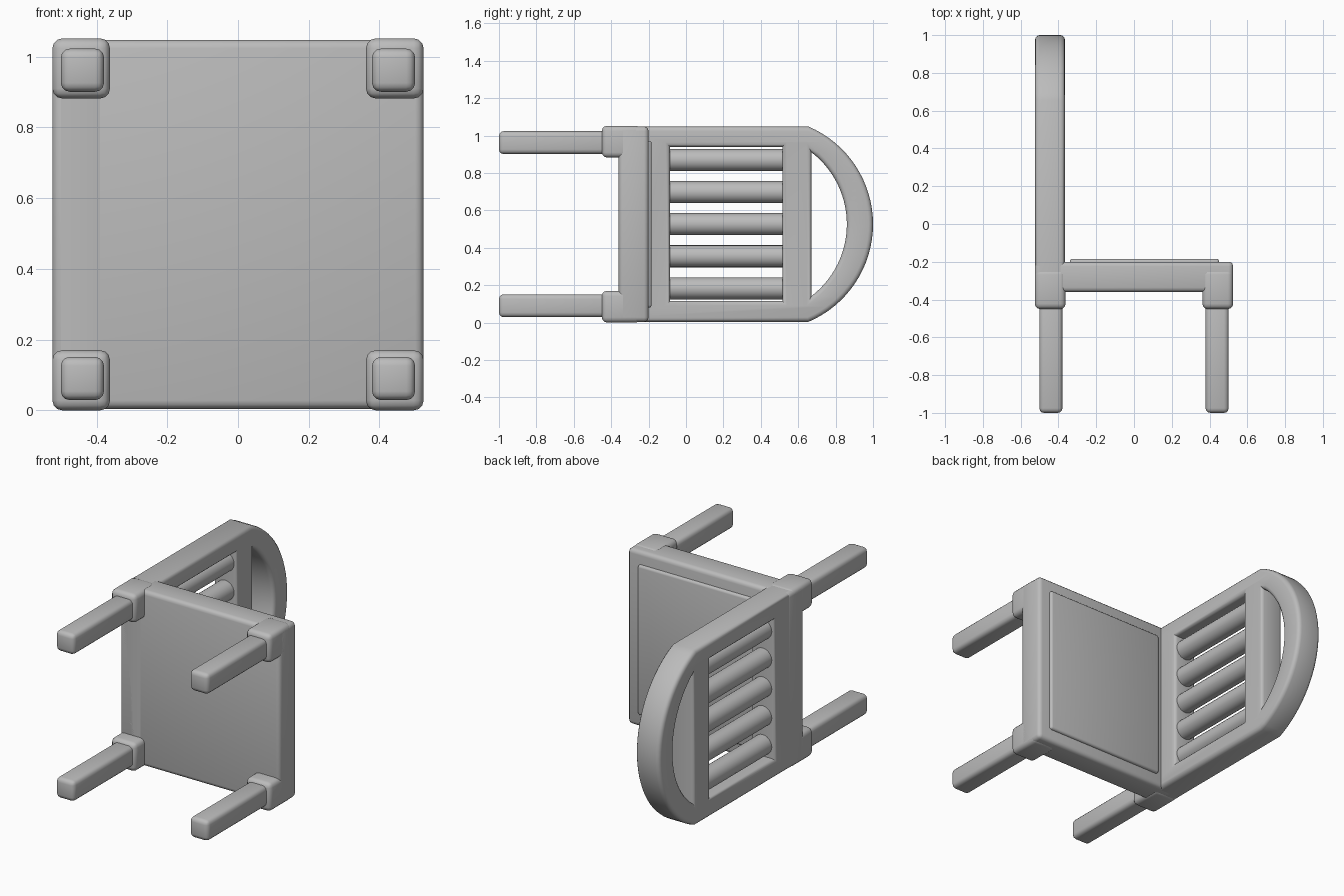
import bpy, bmesh, math
from mathutils import Matrix

if "Cube" in bpy.data.objects:
    bpy.data.objects.remove(bpy.data.objects["Cube"])

grey = bpy.data.materials.new("plain grey")
grey.diffuse_color = (0.5, 0.5, 0.5, 1)
grey.use_nodes = True
grey.node_tree.nodes["Principled BSDF"].inputs["Base Color"].default_value = grey.diffuse_color
MID = 0.526  # middle of the chair's width, along z


def finish(ob):
    ob.data.materials.clear()
    ob.data.materials.append(grey)
    bpy.ops.object.select_all(action='DESELECT')
    bpy.context.view_layer.objects.active = ob
    ob.select_set(True)
    bpy.ops.object.shade_smooth_by_angle(angle=math.radians(40))


def add_mesh(name, bm):
    me = bpy.data.meshes.new(name)
    bm.to_mesh(me)
    bm.free()
    ob = bpy.data.objects.new(name, me)
    bpy.context.collection.objects.link(ob)
    finish(ob)
    return ob


def box(name, x, y, z, r, segments=3):
    """Rounded box between (min, max) pairs."""
    bm = bmesh.new()
    bmesh.ops.create_cube(bm, size=1)
    for v in bm.verts:
        v.co = [(a + b) / 2 + c * (b - a) for (a, b), c in zip((x, y, z), v.co)]
    bmesh.ops.bevel(bm, geom=bm.edges[:], offset=r, segments=segments,
                    profile=0.5, affect='EDGES')
    return add_mesh(name, bm)


def arc(chord_y, half, apex, n):
    """Points of a bow from the high-z end of a chord to the low-z end."""
    s = apex - chord_y
    rad = (half * half + s * s) / (2 * s)
    a = math.asin(half / rad)
    return [(apex - rad + rad * math.cos(a - 2 * a * i / n),
             MID + rad * math.sin(a - 2 * a * i / n)) for i in range(n + 1)]


def rect(y0, y1, z0, z1):
    return [(y0, z0), (y1, z0), (y1, z1), (y0, z1)]


# Back frame: outline with a slat window and a bow window, thick along x
outline = [(-0.41, 0.004), (-0.41, 1.048)] + arc(0.655, 0.522, 1.0, 32)
windows = [rect(-0.085, 0.515, 0.115, 0.94), arc(0.67, 0.385, 0.86, 28)]
cu = bpy.data.curves.new("back_frame", 'CURVE')
cu.dimensions = '2D'
cu.fill_mode = 'BOTH'
cu.extrude = 0.055
cu.bevel_depth = 0.024
cu.bevel_resolution = 2
cu.offset = -0.024
# the slab below the seat is hidden, so the outline starts at the seat underside
outline[0], outline[1] = (-0.36, 0.004), (-0.36, 1.048)
for pts in [outline] + windows:
    sp = cu.splines.new('POLY')
    sp.points.add(len(pts) - 1)
    for p, (u, v) in zip(sp.points, pts):
        p.co = (u, v, 0, 1)
    sp.use_cyclic_u = True
frame = bpy.data.objects.new("back_frame", cu)
bpy.context.collection.objects.link(frame)
bpy.context.view_layer.objects.active = frame
frame.select_set(True)
bpy.ops.object.convert(target='MESH')
frame = bpy.context.view_layer.objects.active
# local x, y, z become world y, z, x
frame.data.transform(Matrix(((0, 0, 1, -0.445), (1, 0, 0, 0), (0, 1, 0, 0), (0, 0, 0, 1))))
bm = bmesh.new()
bm.from_mesh(frame.data)
bmesh.ops.remove_doubles(bm, verts=bm.verts, dist=0.0005)
bmesh.ops.recalc_face_normals(bm, faces=bm.faces)
bm.to_mesh(frame.data)
bm.free()
finish(frame)

# Five round slats
for i in range(5):
    bm = bmesh.new()
    bmesh.ops.create_cone(bm, cap_ends=True, segments=24, radius1=0.059,
                          radius2=0.059, depth=0.66)
    bm.transform(Matrix.Translation((-0.445, 0.215, MID + (i - 2) * 0.1715))
                 @ Matrix.Rotation(math.pi / 2, 4, 'X'))
    add_mesh(f"slat_{i + 1}", bm)

# Seat slab and its slightly raised pad
box("seat", (-0.525, 0.525), (-0.36, -0.2), (0.004, 1.048), 0.024)
box("seat_pad", (-0.34, 0.45), (-0.26, -0.184), (0.08, 0.972), 0.014)

# Legs with wider corner blocks
for xn, xc in (("back", -0.44), ("front", 0.44)):
    for zn, zc in (("lower", 0.09), ("upper", 0.962)):
        out_x = math.copysign(0.525, xc)
        in_x = math.copysign(0.362, xc)
        zs = (0.0, 0.17) if zc < MID else (0.882, 1.052)
        box(f"{xn}_{zn}_leg_block", sorted((out_x, in_x)), (-0.45, -0.24), zs, 0.028)
        box(f"{xn}_{zn}_leg", (xc - 0.061, xc + 0.061), (-1.0, -0.4),
            (zc - 0.061, zc + 0.061), 0.025)
